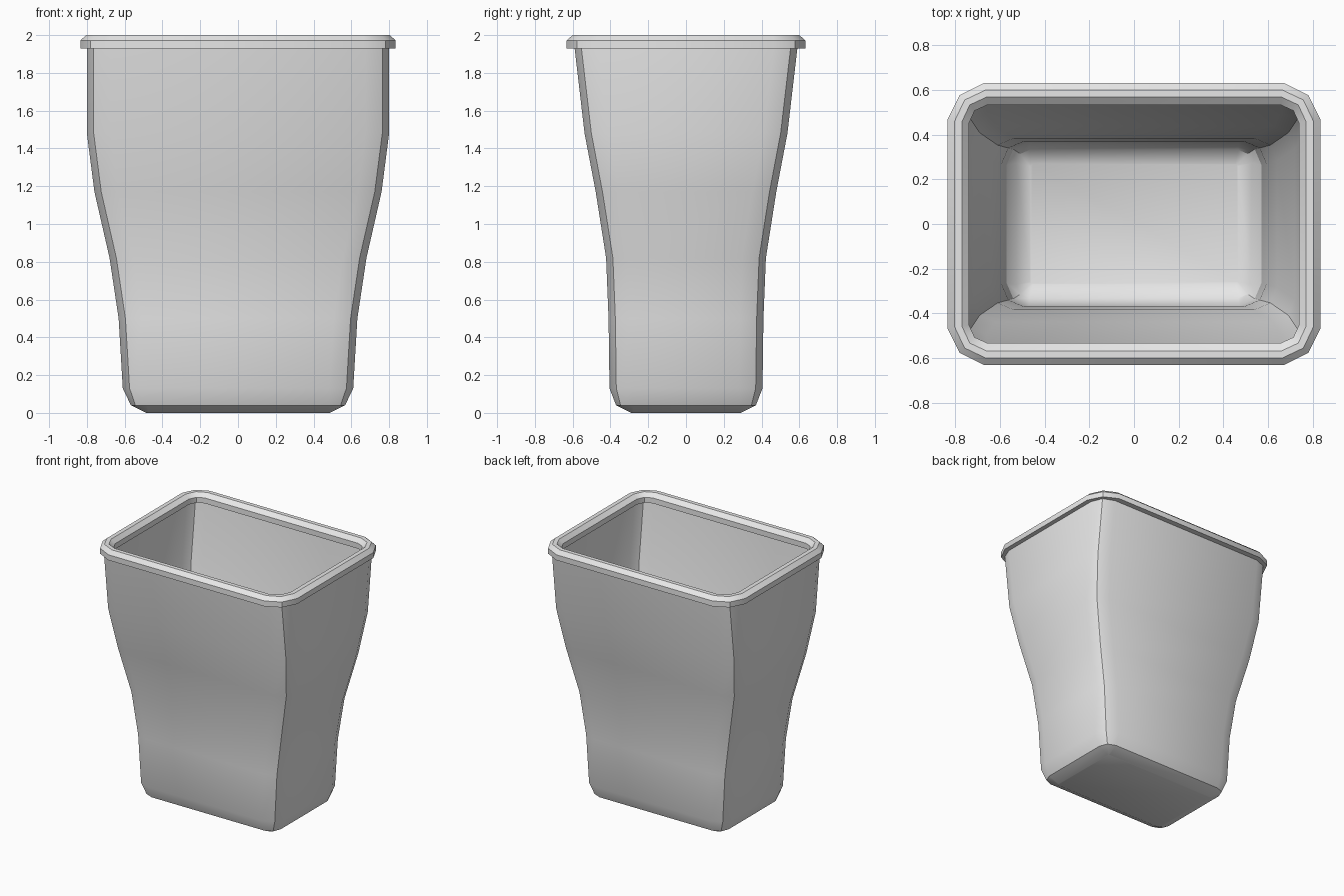
import bpy
import bmesh
from math import radians

cube = bpy.data.objects.get("Cube")
if cube:
    bpy.data.objects.remove(cube, do_unlink=True)

grey = bpy.data.materials.new("light_grey_plastic")
grey.use_nodes = True
grey.diffuse_color = (0.8, 0.8, 0.8, 1)
grey.node_tree.nodes["Principled BSDF"].inputs["Base Color"].default_value = (0.8, 0.8, 0.8, 1)


def outline(hx, hy, z, corner, inset):
    """Rectangle whose corners are each rounded with two segments."""
    points = []
    for sx, sy in ((1, 1), (-1, 1), (-1, -1), (1, -1)):
        arc = [(hx, hy - corner), (hx - inset, hy - inset), (hx - corner, hy)]
        if sx * sy < 0:
            arc.reverse()
        points += [(sx * x, sy * y, z) for x, y in arc]
    return points


def loft(name, rings, closed):
    """Skin a stack of outlines, either capped at the ends or joined in a loop."""
    bm = bmesh.new()
    loops = [[bm.verts.new(p) for p in outline(*r)] for r in rings]
    pairs = list(zip(loops, loops[1:]))
    if closed:
        pairs.append((loops[-1], loops[0]))
    else:
        bm.faces.new(loops[0])
        bm.faces.new(loops[-1])
    for a, b in pairs:
        for i in range(len(a)):
            j = (i + 1) % len(a)
            bm.faces.new((a[i], a[j], b[j], b[i]))
    bmesh.ops.recalc_face_normals(bm, faces=bm.faces)
    mesh = bpy.data.meshes.new(name)
    bm.to_mesh(mesh)
    bm.free()
    mesh.materials.append(grey)
    obj = bpy.data.objects.new(name, mesh)
    bpy.context.collection.objects.link(obj)
    bpy.ops.object.select_all(action="DESELECT")
    obj.select_set(True)
    bpy.context.view_layer.objects.active = obj
    bpy.ops.object.shade_smooth_by_angle(angle=radians(30))
    return obj


# Flared wall profile: half width, half depth, height
wall = [(0.61, 0.405, 0.13), (0.632, 0.41, 0.5), (0.68, 0.423, 0.82),
        (0.76, 0.478, 1.17), (0.80, 0.537, 1.48), (0.80, 0.592, 1.95)]
thickness = 0.04

# Hollow bin: rounded base, outer wall, then inner wall down to the floor
outer = [(0.485, 0.29, 0, 0.012, 0.004), (0.567, 0.37, 0.04, 0.085, 0.024)]
outer += [(x, y, z, 0.125, 0.036) for x, y, z in wall]
inner = [(x - thickness, y - thickness, z, 0.10, 0.03) for x, y, z in reversed(wall)]
inner += [(0.527, 0.332, 0.075, 0.06, 0.018), (0.465, 0.27, 0.04, 0.012, 0.004)]
loft("bin_body", outer + inner, False)

# Rolled rim with bevelled top edges
loft("rim", [
    (0.835, 0.632, 1.93, 0.165, 0.055),
    (0.835, 0.632, 1.972, 0.165, 0.055),
    (0.803, 0.60, 2.0, 0.14, 0.045),
    (0.77, 0.568, 2.0, 0.11, 0.035),
    (0.738, 0.532, 1.972, 0.08, 0.025),
    (0.738, 0.532, 1.93, 0.08, 0.025),
], True)
